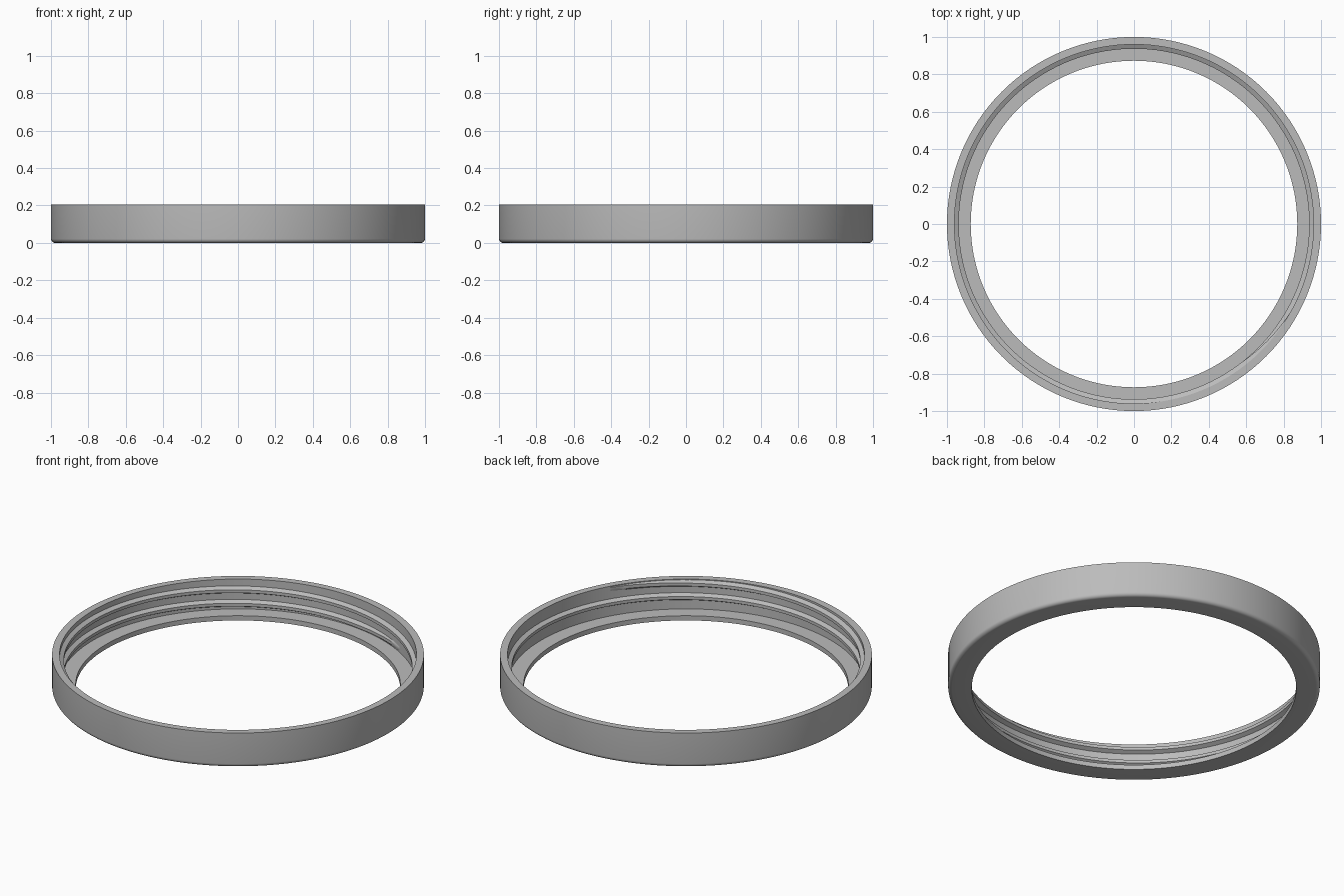
import bpy
from math import sin, cos, pi, radians

cube = bpy.data.objects.get("Cube")
if cube:
    bpy.data.objects.remove(cube)

grey = bpy.data.materials.new("satin grey")
grey.use_nodes = True
colour = (0.5, 0.5, 0.5, 1)
grey.diffuse_color = colour
grey.node_tree.nodes["Principled BSDF"].inputs["Base Color"].default_value = colour

SEGMENTS = 128
HEIGHT, WALL, CREST = 0.205, 0.96, 0.937
PITCH = 0.08


def build(name, sections, closed):
    """Skin a list of equal cross-sections into one smooth-edged solid."""
    n, m = len(sections), len(sections[0])
    verts = [p for section in sections for p in section]
    faces = []
    for i in range(n if closed else n - 1):
        a, b = i * m, (i + 1) % n * m
        for j in range(m):
            k = (j + 1) % m
            faces.append((a + j, b + j, b + k, a + k))
    if not closed:
        faces += [tuple(range(m)), tuple(reversed(range((n - 1) * m, n * m)))]
    mesh = bpy.data.meshes.new(name)
    mesh.from_pydata(verts, [], faces)
    mesh.materials.append(grey)
    obj = bpy.data.objects.new(name, mesh)
    bpy.context.collection.objects.link(obj)
    bpy.ops.object.select_all(action="DESELECT")
    obj.select_set(True)
    bpy.context.view_layer.objects.active = obj
    bpy.ops.object.shade_smooth_by_angle(angle=radians(30))
    return obj


def place(profile, angle, lift=0):
    return [(r * cos(angle), r * sin(angle), z + lift) for r, z in profile]


# Outer band with a rounded lower edge and an inward flange
FILLET = 0.022
profile = [(0.873, 0)]
for i in range(7):
    t = -pi / 2 + i * pi / 12
    profile.append((1 - FILLET + FILLET * cos(t), FILLET + FILLET * sin(t)))
profile += [(1, HEIGHT), (WALL, HEIGHT), (WALL, 0.028), (0.873, 0.028)]
build("ring_band", [place(profile, 2 * pi * i / SEGMENTS) for i in range(SEGMENTS)], True)

# Helical inner thread, tapering into the wall at both ends
start, end = radians(60), radians(690)
steps = 224
sections = []
for i in range(steps + 1):
    angle = start + (end - start) * i / steps
    fade = min(1, i / 8 + 0.05, (steps - i) / 8 + 0.05)
    depth = WALL - (WALL - CREST) * fade
    thread = [(WALL + 0.005, -0.024), (depth, -0.009), (depth, 0.009), (WALL + 0.005, 0.024)]
    lift = 0.185 + PITCH * (angle - radians(675)) / (2 * pi)
    # Keep the thread below the top rim
    sections.append(place([(r, min(z, HEIGHT - 0.002 - lift)) for r, z in thread], angle, lift))
build("inner_thread", sections, False)
